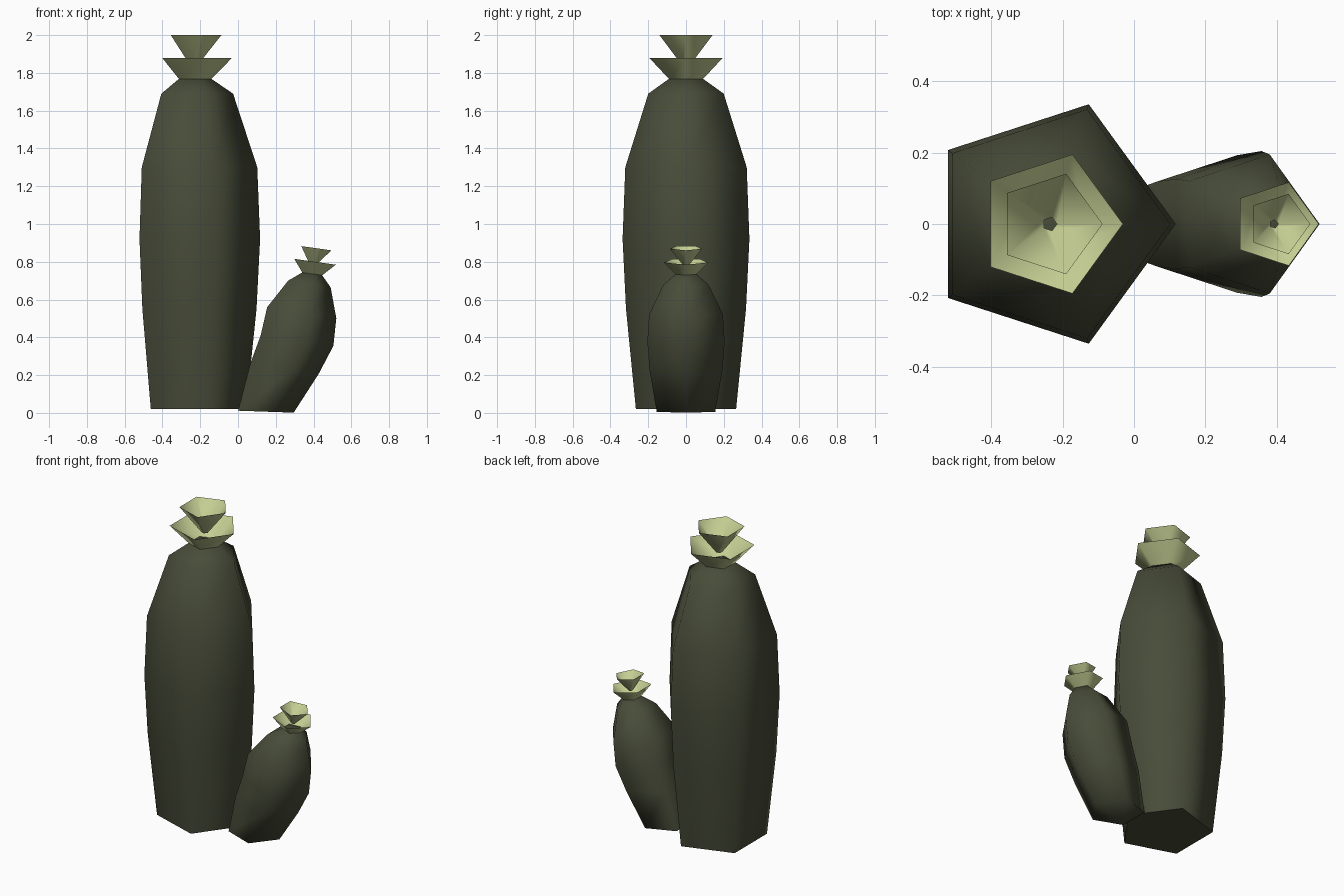
import bpy
import bmesh
from math import sin, cos, pi, radians

SIDES = 5

cube = bpy.data.objects.get("Cube")
if cube:
    bpy.data.objects.remove(cube, do_unlink=True)


def make_material(name, rgb):
    mat = bpy.data.materials.new(name)
    mat.use_nodes = True
    colour = (*rgb, 1)
    mat.diffuse_color = colour
    bsdf = next(n for n in mat.node_tree.nodes if n.type == "BSDF_PRINCIPLED")
    bsdf.inputs["Base Color"].default_value = colour
    bsdf.inputs["Roughness"].default_value = 0.9
    return mat


def loft(name, rings, mat, capped):
    """Skin five-sided rings given as (centre x, centre z, radius, lean in degrees)."""
    bm = bmesh.new()
    loops = []
    for cx, cz, radius, lean in rings:
        t = radians(lean)
        loop = []
        for i in range(SIDES):
            a = 2 * pi * i / SIDES
            u = radius * cos(a)
            loop.append(bm.verts.new((cx + u * cos(t), radius * sin(a), cz - u * sin(t))))
        loops.append(loop)
    for low, high in zip(loops, loops[1:]):
        for i in range(SIDES):
            j = (i + 1) % SIDES
            bm.faces.new((low[i], low[j], high[j], high[i]))
    if capped:
        bm.faces.new(loops[0][::-1])
        bm.faces.new(loops[-1])
    mesh = bpy.data.meshes.new(name)
    bm.to_mesh(mesh)
    bm.free()
    mesh.materials.append(mat)
    obj = bpy.data.objects.new(name, mesh)
    bpy.context.collection.objects.link(obj)
    bpy.ops.object.select_all(action="DESELECT")
    obj.select_set(True)
    bpy.context.view_layer.objects.active = obj
    bpy.ops.object.shade_smooth_by_angle(angle=radians(80))
    return obj


def flower(prefix, x, z, size, lean):
    """Two open cups, one nested in the other, along a leaning axis."""
    t = radians(lean)
    cups = {
        "outer_petals": [(0, 0.095), (0.112, 0.205)],
        "inner_petals": [(0.07, 0.02), (0.232, 0.148)],
    }
    for part, profile in cups.items():
        rings = [(x + h * size * sin(t), z + h * size * cos(t), r * size, lean)
                 for h, r in profile]
        loft(f"{prefix}_{part}", rings, petal, False)


green = make_material("dark cactus green", (0.065, 0.073, 0.041))
petal = make_material("pale yellow green", (0.56, 0.62, 0.295))

# Tall upright stem
profile = [(0.02, 0.279), (0.55, 0.334), (0.92, 0.353),
           (1.30, 0.338), (1.69, 0.21), (1.767, 0.097)]
loft("tall_stem", [(-0.236, z, r, 0) for z, r in profile], green, True)
flower("tall", -0.236, 1.768, 1, 0)

# Short stem that leans out to the side
loft("short_stem", [
    (0.132, 0.007, 0.163, 2),
    (0.228, 0.238, 0.203, 8),
    (0.292, 0.385, 0.215, 8),
    (0.318, 0.533, 0.205, 9),
    (0.366, 0.684, 0.126, 9),
    (0.388, 0.738, 0.057, 8),
], green, True)
flower("short", 0.387, 0.735, 0.6, 8)
